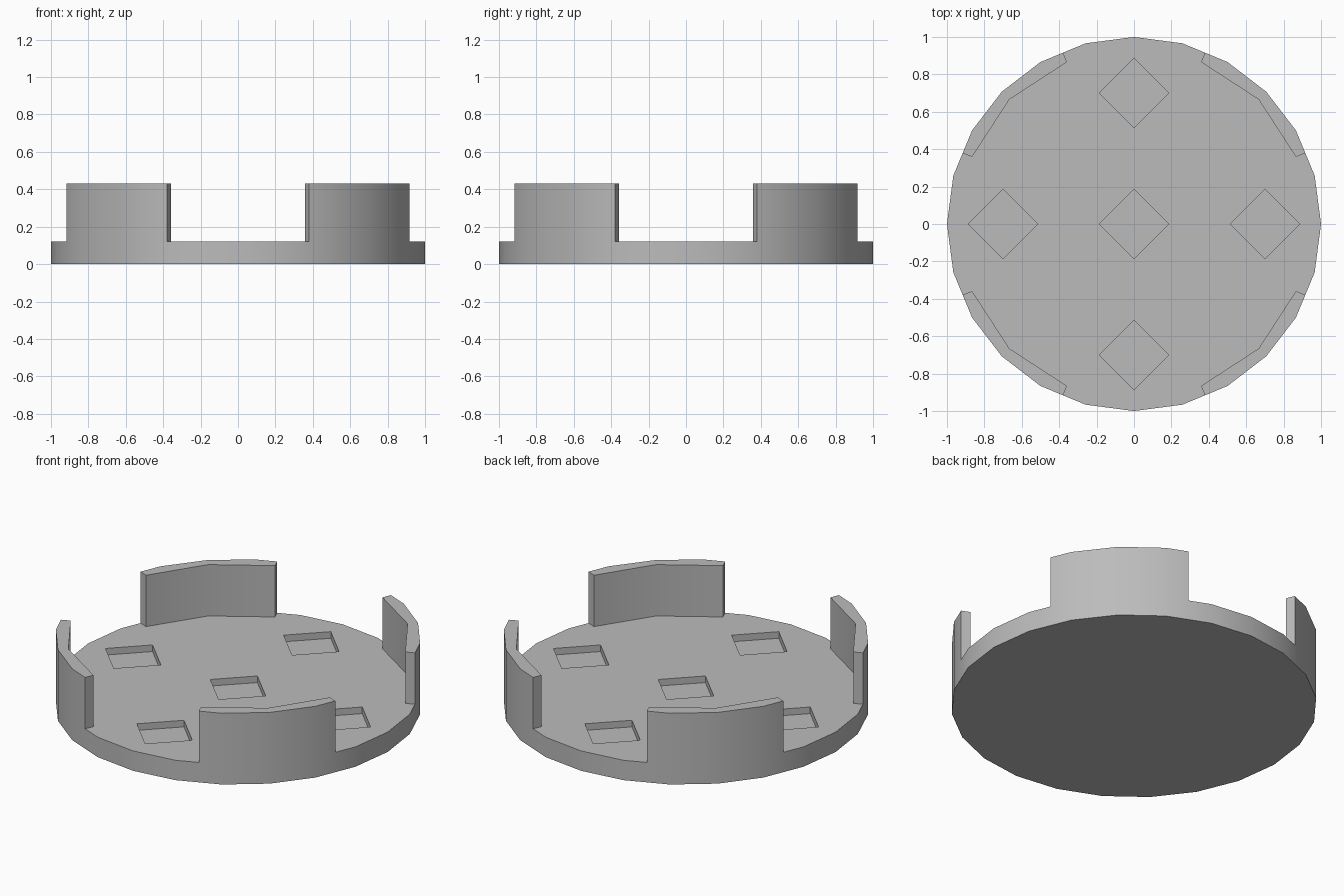
import bpy
import bmesh
from math import cos, sin, pi, radians

BASE_TOP, RIM_TOP = 0.12, 0.43
SIDES = 24
POCKET_RADIUS, POCKET_DEPTH, POCKET_OFFSET = 0.185, 0.04, 0.70

cube = bpy.data.objects.get("Cube")
if cube:
    bpy.data.objects.remove(cube, do_unlink=True)

grey = bpy.data.materials.new("plain_grey")
grey.use_nodes = True
colour = (0.5, 0.5, 0.5, 1)
grey.diffuse_color = colour
grey.node_tree.nodes["Principled BSDF"].inputs["Base Color"].default_value = colour


def polar(radius, degrees):
    return radius * cos(radians(degrees)), radius * sin(radians(degrees))


def add_prism(bm, outline, bottom, top):
    """Extrude a flat counter-clockwise outline between two heights."""
    low = [bm.verts.new((x, y, bottom)) for x, y in outline]
    high = [bm.verts.new((x, y, top)) for x, y in outline]
    bm.faces.new(low[::-1])
    bm.faces.new(high)
    for i in range(len(outline)):
        j = (i + 1) % len(outline)
        bm.faces.new((low[i], low[j], high[j], high[i]))


def make_object(name, bm):
    mesh = bpy.data.meshes.new(name)
    bm.to_mesh(mesh)
    bm.free()
    mesh.materials.append(grey)
    obj = bpy.data.objects.new(name, mesh)
    bpy.context.collection.objects.link(obj)
    return obj


def activate(obj):
    bpy.ops.object.select_all(action="DESELECT")
    obj.select_set(True)
    bpy.context.view_layer.objects.active = obj


def shade(obj):
    activate(obj)
    bpy.ops.object.shade_smooth_by_angle(angle=radians(30))


# Round base plate
bm = bmesh.new()
add_prism(bm, [polar(1, 360 * i / SIDES) for i in range(SIDES)], 0, BASE_TOP)
base = make_object("base_plate", bm)

# Five diamond pockets sunk into the base
bm = bmesh.new()
centres = [(0, 0)] + [polar(POCKET_OFFSET, 90 * i) for i in range(4)]
for cx, cy in centres:
    diamond = [polar(POCKET_RADIUS, 90 * i) for i in range(4)]
    add_prism(bm, [(cx + x, cy + y) for x, y in diamond],
              BASE_TOP - POCKET_DEPTH, BASE_TOP + 0.1)
cutter = make_object("pocket_cutter", bm)
cutter.hide_render = True
cut = base.modifiers.new("pockets", "BOOLEAN")
cut.operation = "DIFFERENCE"
cut.solver = "EXACT"
cut.object = cutter
activate(base)
bpy.ops.object.modifier_apply(modifier=cut.name)
bpy.data.objects.remove(cutter, do_unlink=True)
shade(base)

# Four upright rim walls, flush with the edge of the base
end_radius = cos(pi / SIDES)
outer = [(end_radius, -22.5), (1, -15), (1, 0), (1, 15), (end_radius, 22.5)]
inner = [(0.937, 22.5), (0.942, 0), (0.937, -22.5)]
for name, turn in (("back_left", 45), ("back_right", 135),
                   ("front_right", 225), ("front_left", 315)):
    bm = bmesh.new()
    add_prism(bm, [polar(r, a + turn) for r, a in outer + inner], BASE_TOP, RIM_TOP)
    shade(make_object(name + "_rim_wall", bm))
